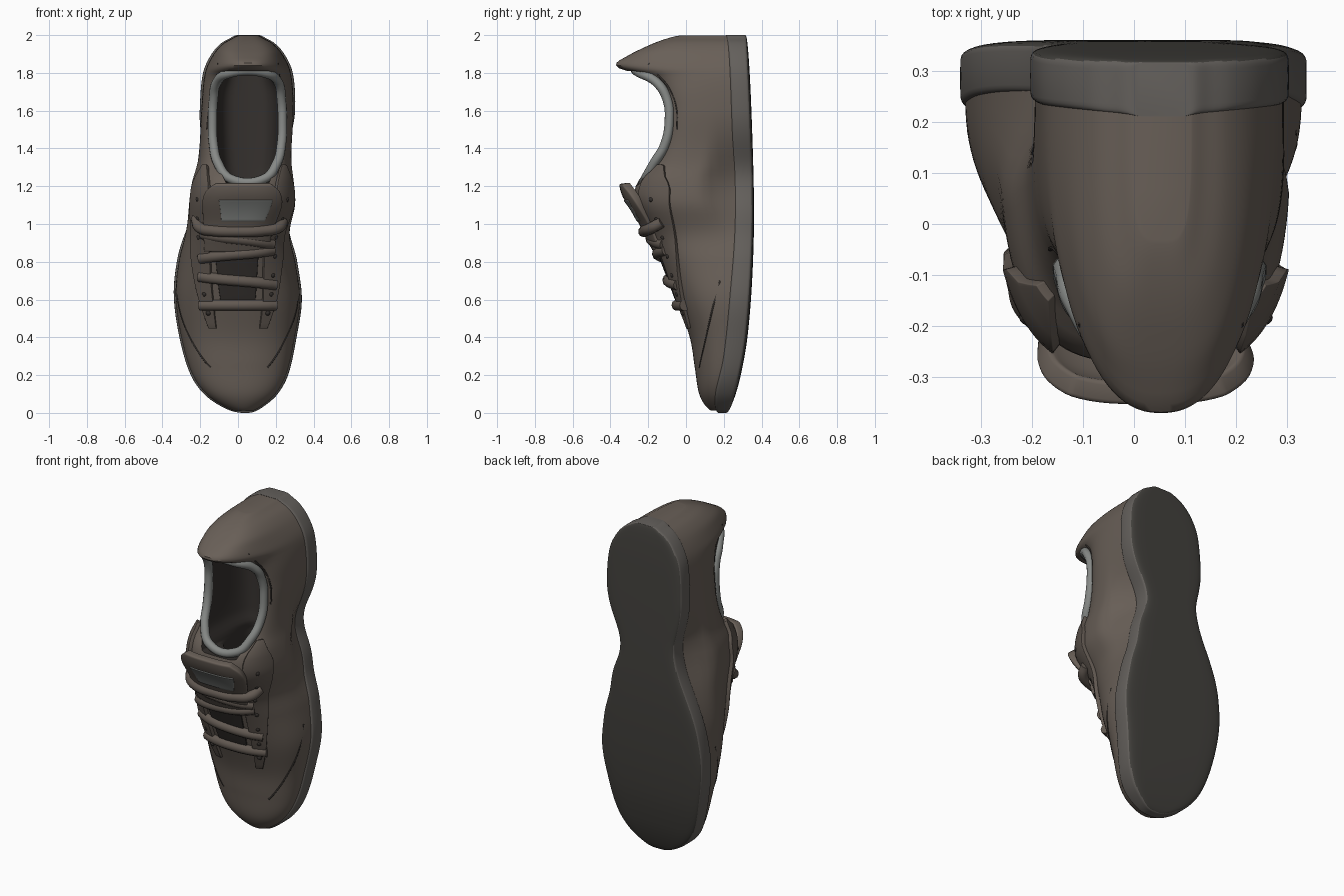
import bpy, bmesh
from math import sin, cos, asin, acos, pi, exp, radians, degrees
from mathutils import Vector

if "Cube" in bpy.data.objects:
    bpy.data.objects.remove(bpy.data.objects["Cube"])


def material(name, r, g, b):
    m = bpy.data.materials.new(name)
    m.diffuse_color = (r, g, b, 1)
    m.use_nodes = True
    m.node_tree.nodes["Principled BSDF"].inputs["Base Color"].default_value = m.diffuse_color
    return m


LEATHER = material("worn_leather", .14, .115, .096)
TRIM = material("trim_leather", .12, .098, .082)
RUBBER = material("rubber_side", .125, .115, .105)
OUTSOLE = material("dark_rubber", .055, .052, .046)
DARK = material("dark_interior", .035, .03, .027)
LINING = material("pale_lining", .24, .25, .24)

# Profiles along the length: (z, value), toe at 0, heel at 2
XL = [(0, .03), (.03, -.08), (.1, -.18), (.2, -.25), (.4, -.31), (.62, -.34), (.8, -.325), (1, -.285),
      (1.2, -.262), (1.35, -.222), (1.6, -.205), (1.8, -.185), (1.9, -.14), (1.96, -.085), (1.985, -.04), (2, .0)]
XR = [(0, .05), (.03, .13), (.1, .21), (.2, .265), (.4, .31), (.6, .338), (.8, .315), (.95, .29),
      (1.12, .318), (1.35, .295), (1.6, .305), (1.8, .29), (1.9, .245), (1.96, .19), (1.985, .145), (2, .11)]
Y_GROUND = [(0, .21), (.05, .245), (.2, .29), (.4, .325), (.7, .35), (1.05, .36), (1.5, .35), (2, .315)]
Y_WELT = [(0, .17), (.1, .15), (.3, .19), (.6, .22), (1, .25), (1.5, .235), (2, .21)]
Y_TOP = [(0, .17), (.03, .11), (.1, .07), (.25, .045), (.4, .02), (.6, -.05), (.8, -.125), (1, -.21),
         (1.15, -.27), (1.24, -.25), (1.3, -.19), (1.4, -.14), (1.52, -.11), (1.64, -.11), (1.74, -.16),
         (1.79, -.24), (1.82, -.345), (1.85, -.37), (1.89, -.31), (1.94, -.21), (1.985, -.09), (2, 0)]
BOXY = [(0, 2), (.4, 2.3), (.9, 2.6), (1.1, 3.3), (1.2, 3.3), (1.4, 4), (1.65, 4), (1.84, 2.3), (1.93, 3.2), (2, 4)]


def interp(table, z):
    """Smooth interpolation in an arc parameter so both ends come out round."""
    par = lambda v: acos(max(-1, min(1, 1 - v)))
    u = par(z)
    p = [(par(a), b) for a, b in table]
    i = 0
    while i < len(p) - 2 and u > p[i + 1][0]:
        i += 1

    def slope(k):
        a, b = p[max(0, k - 1)], p[min(len(p) - 1, k + 1)]
        return (b[1] - a[1]) / (b[0] - a[0])
    h = p[i + 1][0] - p[i][0]
    t = max(0, min(1, (u - p[i][0]) / h))
    return ((2*t**3 - 3*t*t + 1) * p[i][1] + (t**3 - 2*t*t + t) * h * slope(i)
            + (3*t*t - 2*t**3) * p[i + 1][1] + (t**3 - t*t) * h * slope(i + 1))


def sole_sides(z):
    waist = exp(-((z - 1.22) / .2) ** 2)
    return interp(XL, z) + .085 * waist, interp(XR, z) - .105 * waist


def upper_point(z, deg, off=0.0):
    """Point on the upper: 0 deg is the right welt, 90 the top, 180 the left welt."""
    a, e = radians(deg), 2 / interp(BOXY, z)
    yb, yt = interp(Y_WELT, z) + .03, interp(Y_TOP, z)
    s = power(sin(a), e)
    k = min(1, s / .42)
    k = k * k * (3 - 2 * k)
    sl, sr = sole_sides(z)
    l = sl + (interp(XL, z) - sl) * k
    r = sr + (interp(XR, z) - sr) * k
    half = max(.004, (r - l) / 2 - .01)
    return Vector(((l + r) / 2 + half * power(cos(a), e) + off * cos(a), yb + (yt - yb) * s - off * sin(a), z))


def power(v, e):
    return (1 if v >= 0 else -1) * abs(v) ** e


def angle_at(z, y):
    yb, yt = interp(Y_WELT, z) + .03, interp(Y_TOP, z)
    s = max(0, min(1, (yb - y) / (yb - yt)))
    return degrees(asin(s ** (interp(BOXY, z) / 2)))


def finish(ob, angle=40):
    bpy.ops.object.select_all(action='DESELECT')
    ob.select_set(True)
    bpy.context.view_layer.objects.active = ob
    bpy.ops.object.shade_smooth_by_angle(angle=radians(angle))


def skin(name, rows, mat, closed=True):
    """Skin rows of points; closed rows are capped into a solid."""
    bm = bmesh.new()
    vs = [[bm.verts.new(p) for p in row] for row in rows]
    n = len(rows[0])
    for a, b in zip(vs, vs[1:]):
        for i in range(n if closed else n - 1):
            j = (i + 1) % n
            bm.faces.new((a[i], a[j], b[j], b[i]))
    if closed:
        bm.faces.new(vs[0])
        bm.faces.new(vs[-1])
    bmesh.ops.recalc_face_normals(bm, faces=bm.faces)
    me = bpy.data.meshes.new(name)
    bm.to_mesh(me)
    bm.free()
    ob = bpy.data.objects.new(name, me)
    bpy.context.collection.objects.link(ob)
    me.materials.append(mat)
    return ob


def patch(name, z0, z1, edges, off, thick, mat, flip=False, lift=0.0):
    """Overlay panel on the upper; edges is a list of (z, first angle, last angle)."""
    rows = []
    for i in range(29):
        t = i / 28
        z = z0 + (z1 - z0) * t
        a, b = interp([(e[0], e[1]) for e in edges], z), interp([(e[0], e[2]) for e in edges], z)
        angs = [a + (b - a) * k / 14 for k in range(15)]
        o = off * min(1, .1 + t * 5)  # panels sink into the upper at their toe end
        rows.append([upper_point(z, 180 - g if flip else g, o + lift * t ** 3) for g in angs])
    ob = skin(name, rows, mat, closed=False)
    m = ob.modifiers.new("thickness", 'SOLIDIFY')
    m.thickness, m.offset = thick, 0
    m = ob.modifiers.new("soft_edge", 'BEVEL')
    m.width, m.segments = thick * .35, 3
    finish(ob)


def tube(name, pts, radius, mat, loop=False):
    cu = bpy.data.curves.new(name, 'CURVE')
    cu.dimensions, cu.bevel_depth, cu.bevel_resolution = '3D', radius, 3
    cu.use_fill_caps = True
    sp = cu.splines.new('BEZIER')
    sp.bezier_points.add(len(pts) - 1)
    sp.use_cyclic_u, sp.resolution_u = loop, 8
    for bp, p in zip(sp.bezier_points, pts):
        bp.co = p
        bp.handle_left_type = bp.handle_right_type = 'AUTO'
    cu.materials.append(mat)
    ob = bpy.data.objects.new(name, cu)
    bpy.context.collection.objects.link(ob)


# Upper shell
stations = [1 - cos(pi * i / 120) for i in range(121)]
upper = skin("upper", [[upper_point(min(1.998, max(.012, z)), 180 * k / 56) for k in range(57)]
                       for z in stations[6:-1]], LEATHER)

# Foot cavity, cut through the collar opening
CEIL = [(.7, .12), (1.15, -.12), (1.2, -.16), (1.23, -.6), (1.5, -.6), (1.79, -.6), (1.82, -.15), (1.94, .03)]
HALF = [(.7, .10), (1.2, .11), (1.3, .15), (1.5, .165), (1.7, .165), (1.8, .13), (1.94, .07)]
rings = []
for i in range(63):
    z = .7 + 1.24 * i / 62
    c, h = interp(CEIL, z), interp(HALF, z)
    rings.append([(.05 + h * power(cos(a), .5), (c + .21) / 2 + (.21 - c) / 2 * power(sin(a), .5), z)
                  for a in [2 * pi * k / 40 for k in range(40)]])
cutter = skin("cavity_cutter", rings, DARK)
cutter.hide_render = True
mod = upper.modifiers.new("cavity", 'BOOLEAN')
mod.object, mod.operation, mod.solver, mod.material_mode = cutter, 'DIFFERENCE', 'EXACT', 'TRANSFER'
bpy.context.view_layer.objects.active = upper
bpy.ops.object.modifier_apply(modifier=mod.name)
bpy.data.objects.remove(cutter)
finish(upper)

# Sole with a dark tread face
rings = []
for z in stations:
    l, r = sole_sides(z)
    h, c = max(.01, (r - l) / 2), (l + r) / 2
    y0, y1 = interp(Y_WELT, z), interp(Y_GROUND, z)
    rings.append([(c + h * power(cos(a), .25), (y0 + y1) / 2 + (y1 - y0) / 2 * power(sin(a), .25), z)
                  for a in [2 * pi * k / 48 for k in range(48)]])
sole = skin("sole", rings, RUBBER)
sole.data.materials.append(OUTSOLE)
for f in sole.data.polygons:
    f.material_index = 1 if f.normal.y > .7 else 0
finish(sole)

# Padded collar lining around the opening
side = [(.09, -.215, 1.24), (.155, -.17, 1.32), (.18, -.112, 1.42), (.185, -.088, 1.55), (.18, -.10, 1.66),
        (.165, -.15, 1.745), (.09, -.245, 1.80)]
tube("collar_lining", [(.05 + x, y, z) for x, y, z in side] + [(.05 - x, y, z) for x, y, z in reversed(side)],
     .025, LINING, loop=True)

# Tongue, its blank label and the dark throat under the laces
patch("tongue", .86, 1.215, [(.86, 62, 118), (1.1, 60, 120), (1.17, 64, 116), (1.215, 74, 106)], .01, .045,
      LEATHER, lift=.06)
patch("tongue_label", 1.0, 1.13, [(1.0, 74, 100), (1.13, 72, 102)], .035, .02, LINING, lift=.022)
patch("throat", .55, .93, [(.55, 78, 102), (.93, 72, 108)], .003, .012, DARK)

# Eyestays, eyelets and stitched seams on both sides
EYESTAY = [(.45, 64, 72), (.7, 52, 70), (1, 36, 66), (1.15, 30, 64), (1.22, 32, 62), (1.31, 46, 55)]
for label, flip in (("right", False), ("left", True)):
    on = lambda z, g, off=0.0: upper_point(z, 180 - g if flip else g, off)
    patch("eyestay_" + label, .45, 1.31, EYESTAY, .008, .026, TRIM, flip)
    for z in (.53, .63, .73, .83, .93, 1.03, 1.13):
        g = interp([(e[0], e[1] * .5 + e[2] * .5) for e in EYESTAY], z)
        bpy.ops.mesh.primitive_uv_sphere_add(segments=12, ring_count=6, radius=.015, location=on(z, g, .012))
        bpy.context.object.name = "eyelet_" + label
        bpy.context.object.data.materials.append(DARK)
        finish(bpy.context.object)
    for part, path in (("toe_seam", [(.24, .07), (.28, .078), (.4, .105), (.55, .14), (.7, .18)]),
                       ("collar_seam", [(1.5, -.05), (1.6, -.05), (1.7, -.08), (1.79, -.15), (1.85, -.2)])):
        tube(part + "_" + label, [on(z, angle_at(z, y), -.002) for z, y in path], .005, DARK)

# Broad laces and the tied lace on top
for z, tilt in ((.57, .0), (.70, .02), (.84, -.02), (.92, .025)):
    tube("lace", [upper_point(z + tilt * (g - 90) / 30, g, .008) for g in (57, 68, 80, 90, 100, 112, 123)],
         .03, TRIM)
tube("tied_lace", [upper_point(z, g, o) for g, z, o in ((46, 1.01, .015), (56, .98, .045), (72, .965, .035),
     (90, .96, .03), (108, .965, .035), (124, .98, .03), (138, 1.03, .0))], .03, TRIM)
